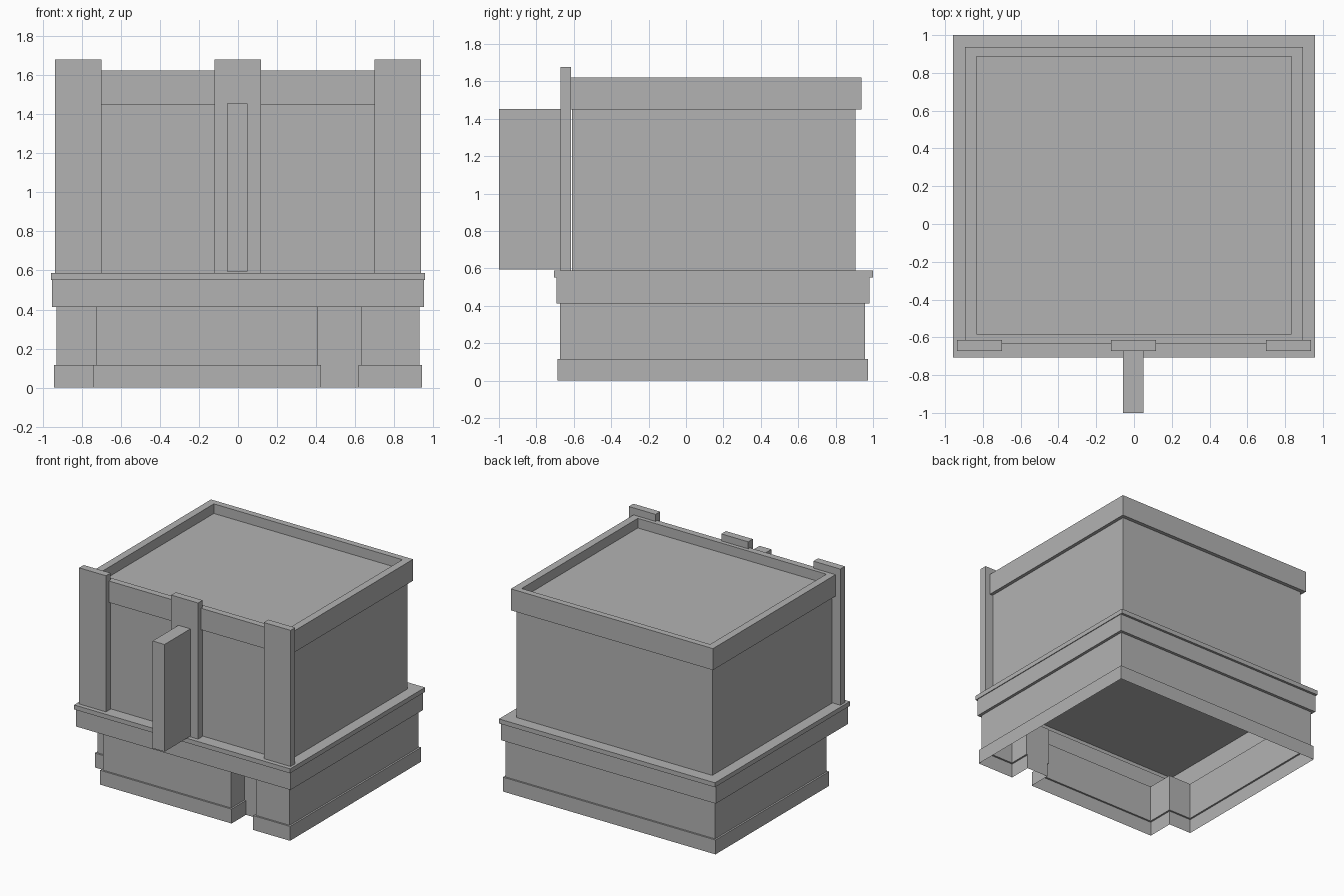
import bpy
import bmesh

cube = bpy.data.objects.get("Cube")
if cube:
    bpy.data.objects.remove(cube, do_unlink=True)

grey = bpy.data.materials.new("plain grey")
grey.use_nodes = True
GREY = (0.45, 0.45, 0.45, 1)
grey.diffuse_color = GREY
grey.node_tree.nodes["Principled BSDF"].inputs["Base Color"].default_value = GREY


def shell(name, rings, cap_top=False, cap_bottom=False):
    """Bridge stacked counter-clockwise outlines, each given as (outline, z)."""
    bm = bmesh.new()
    loops = [[bm.verts.new((x, y, z)) for x, y in pts] for pts, z in rings]
    for low, high in zip(loops, loops[1:]):
        n = len(low)
        for i in range(n):
            j = (i + 1) % n
            bm.faces.new((low[i], low[j], high[j], high[i]))
    if cap_top:
        bm.faces.new(loops[-1])
    if cap_bottom:
        bm.faces.new(loops[0][::-1])
    mesh = bpy.data.meshes.new(name)
    bm.to_mesh(mesh)
    bm.free()
    mesh.materials.append(grey)
    obj = bpy.data.objects.new(name, mesh)
    bpy.context.collection.objects.link(obj)
    return obj


def rect(x0, x1, y0, y1):
    return [(x0, y0), (x1, y0), (x1, y1), (x0, y1)]


def storey(half_width, front, back):
    return rect(-half_width, half_width, front, back)


def box(name, x0, x1, y0, y1, z0, z1):
    outline = rect(x0, x1, y0, y1)
    return shell(name, [(outline, z0), (outline, z1)], True, True)


# Ground floor outline, with a corner notch and a door recess
WIDE, FRONT, BACK = 0.928, -0.673, 0.958
NOTCH_X, NOTCH_Y = -0.727, -0.453
DOOR_L, DOOR_R, DOOR_Y = 0.41, 0.63, -0.505


def footprint(o):
    return [(-WIDE - o, BACK + o), (-WIDE - o, NOTCH_Y - o),
            (NOTCH_X - o, NOTCH_Y - o), (NOTCH_X - o, FRONT - o),
            (DOOR_L + o, FRONT - o), (DOOR_L + o, DOOR_Y),
            (DOOR_R - o, DOOR_Y), (DOOR_R - o, FRONT - o),
            (WIDE + o, FRONT - o), (WIDE + o, BACK + o)]


PLINTH_Z, WALL_Z, CORNICE_Z, LEDGE_Z = 0.115, 0.412, 0.552, 0.588
shell("plinth", [(footprint(0.014), 0), (footprint(0.014), PLINTH_Z), (footprint(0), PLINTH_Z)])
shell("ground_floor_walls", [(footprint(0), PLINTH_Z), (footprint(0), WALL_Z)])

# Soffits over the notch and the door recess, facing down
for name, area in (("notch_soffit", rect(-WIDE, NOTCH_X, FRONT, NOTCH_Y)),
                   ("door_soffit", rect(DOOR_L, DOOR_R, FRONT, DOOR_Y))):
    shell(name, [(area, WALL_Z)], cap_bottom=True)

# Cornice band and projecting ledge
cornice = storey(0.951, -0.693, 0.981)
ledge = storey(0.957, -0.707, 1.0)
shell("cornice", [(storey(WIDE, FRONT, BACK), WALL_Z), (cornice, WALL_Z), (cornice, CORNICE_Z)])
shell("ledge", [(cornice, CORNICE_Z), (ledge, CORNICE_Z), (ledge, LEDGE_Z)], cap_top=True)

# Upper storey, parapet and sunken flat roof
PARAPET_Z, TOP_Z, ROOF_Z = 1.45, 1.622, 1.545
body = storey(0.868, -0.61, 0.907)
outer = storey(0.895, -0.635, 0.937)
inner = storey(0.835, -0.583, 0.887)
shell("upper_walls", [(body, LEDGE_Z), (body, PARAPET_Z)])
shell("parapet_and_roof", [(body, PARAPET_Z), (outer, PARAPET_Z), (outer, TOP_Z),
                           (inner, TOP_Z), (inner, ROOF_Z)], cap_top=True)

# Front pilasters and the projecting sign board
for name, x in (("right_pilaster", -0.818), ("middle_pilaster", -0.002), ("left_pilaster", 0.818)):
    box(name, x - 0.119, x + 0.119, -0.672, -0.614, LEDGE_Z, 1.678)
box("projecting_sign_board", -0.057, 0.049, -1.0, -0.672, 0.594, 1.453)
